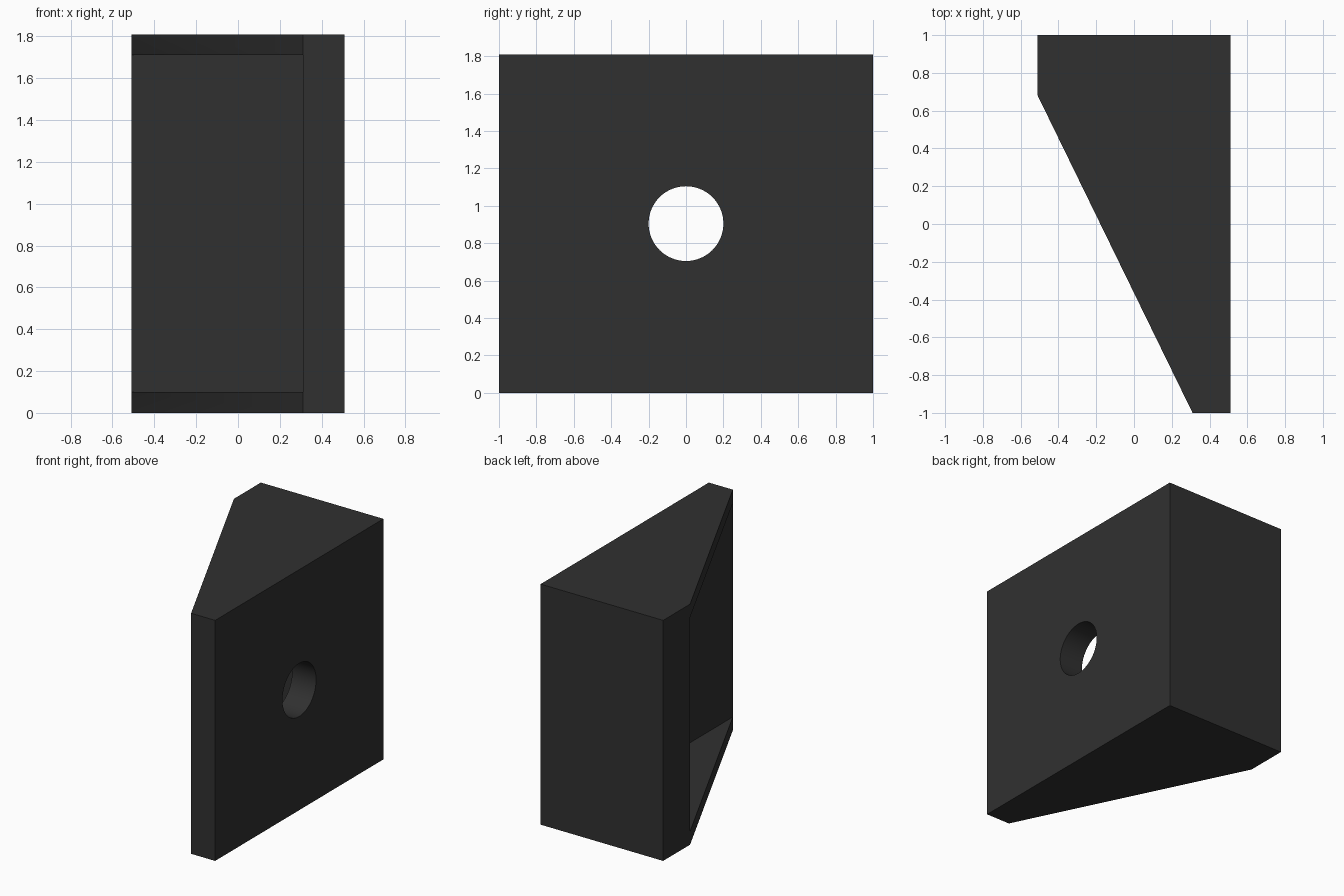
import bpy, bmesh, math

if "Cube" in bpy.data.objects:
    bpy.data.objects.remove(bpy.data.objects["Cube"])

H = 1.81          # height
W = 0.51          # half width
PLATE = 0.31      # inner face of the drilled plate
BACK = 0.68       # front face of the thick back plate
WEB = 0.10        # thickness of top and bottom webs

charcoal = bpy.data.materials.new("charcoal")
charcoal.diffuse_color = (0.03, 0.03, 0.03, 1)
charcoal.use_nodes = True
charcoal.node_tree.nodes["Principled BSDF"].inputs["Base Color"].default_value = charcoal.diffuse_color


def prism(name, profile, z0, z1):
    """Extrude a plan outline from z0 to z1."""
    bm = bmesh.new()
    face = bm.faces.new([bm.verts.new((x, y, z0)) for x, y in profile])
    ext = bmesh.ops.extrude_face_region(bm, geom=[face])
    top = [v for v in ext["geom"] if isinstance(v, bmesh.types.BMVert)]
    bmesh.ops.translate(bm, verts=top, vec=(0, 0, z1 - z0))
    bmesh.ops.recalc_face_normals(bm, faces=bm.faces)
    mesh = bpy.data.meshes.new(name)
    bm.to_mesh(mesh)
    bm.free()
    mesh.materials.append(charcoal)
    obj = bpy.data.objects.new(name, mesh)
    bpy.context.collection.objects.link(obj)
    return obj


# Solid wedge outline of the bracket
bracket = prism("angle_bracket",
                [(W, -1), (W, 1), (-W, 1), (-W, BACK), (PLATE, -1)], 0, H)

# Open pocket between the two webs, running past the sloping side
pocket = prism("pocket_cutter",
               [(PLATE, -1.5), (PLATE, BACK), (-1, BACK), (-1, -1.5)],
               WEB, H - WEB)

# Bolt hole through the side plate
bpy.ops.mesh.primitive_cylinder_add(vertices=64, radius=0.2, depth=0.5,
                                    location=(0.41, 0, H / 2),
                                    rotation=(0, math.pi / 2, 0))
hole = bpy.context.object
hole.name = "bolt_hole_cutter"
hole.data.materials.append(charcoal)

for cutter in (pocket, hole):
    mod = bracket.modifiers.new(cutter.name, "BOOLEAN")
    mod.operation = "DIFFERENCE"
    mod.solver = "EXACT"
    mod.object = cutter

# Bake the cuts, then drop the cutters
bpy.ops.object.select_all(action="DESELECT")
bracket.select_set(True)
bpy.context.view_layer.objects.active = bracket
for mod in list(bracket.modifiers):
    bpy.ops.object.modifier_apply(modifier=mod.name)
for cutter in (pocket, hole):
    bpy.data.objects.remove(cutter)

# Smooth hole wall, crisp plate edges
bpy.ops.object.shade_smooth_by_angle(angle=math.radians(30))
